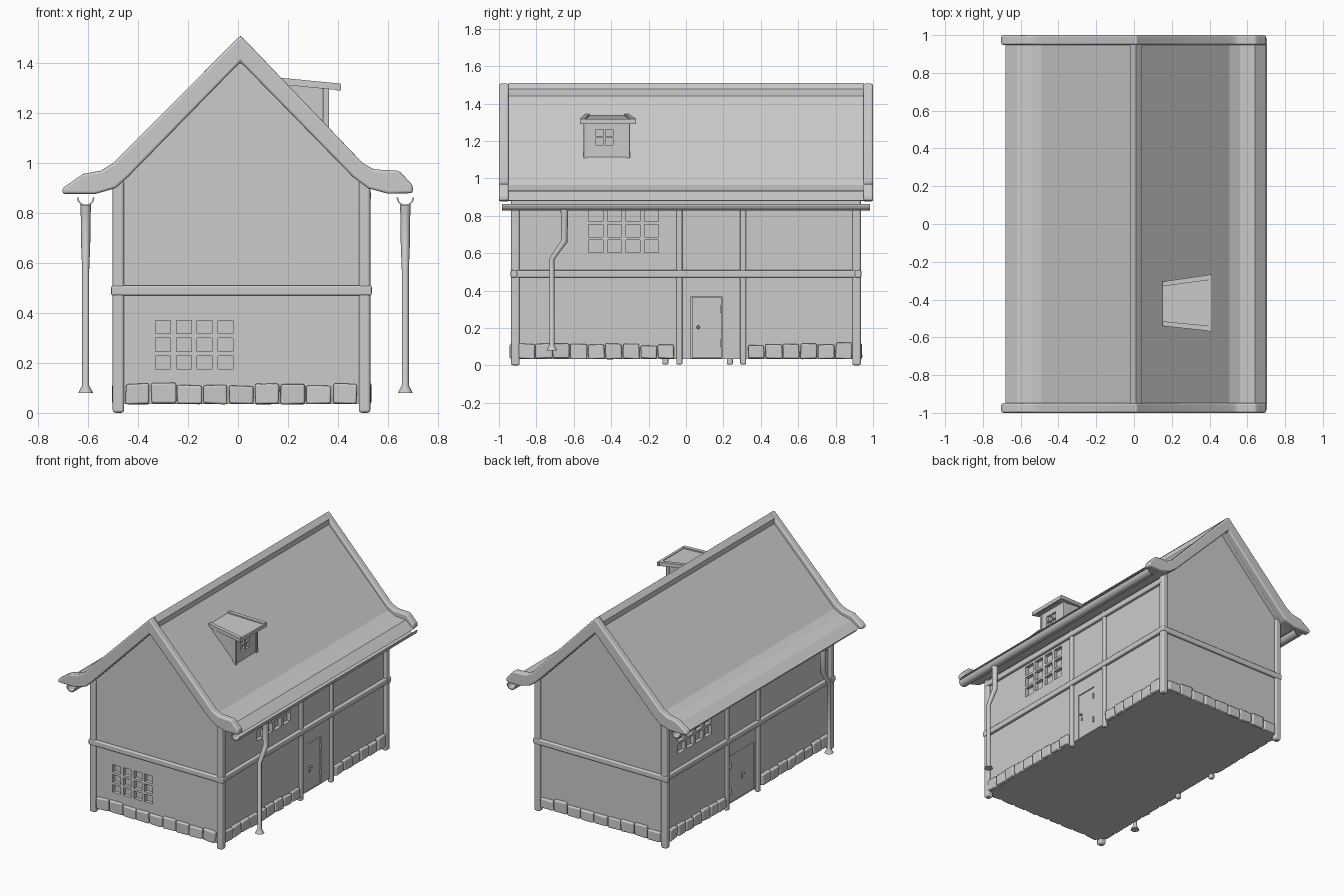
import bpy, bmesh, math, random
from mathutils import Vector

if "Cube" in bpy.data.objects:
    bpy.data.objects.remove(bpy.data.objects["Cube"])
random.seed(4)


def mesh_obj(name, bm, bevel=0.0, seg=2, smooth=True):
    bmesh.ops.recalc_face_normals(bm, faces=bm.faces)
    if smooth:
        for f in bm.faces:
            f.smooth = bevel > 0
    me = bpy.data.meshes.new(name)
    bm.to_mesh(me)
    bm.free()
    ob = bpy.data.objects.new(name, me)
    bpy.context.collection.objects.link(ob)
    if bevel:
        m = ob.modifiers.new("Bevel", 'BEVEL')
        m.width, m.segments, m.limit_method = bevel, seg, 'ANGLE'
        m.angle_limit = math.radians(25)
        m.harden_normals = True
    return ob


def hexa(bm, low, high):
    """Six-sided solid between two quads."""
    v = [bm.verts.new(p) for p in low + high]
    for f in ((3, 2, 1, 0), (4, 5, 6, 7), (0, 1, 5, 4), (1, 2, 6, 5), (2, 3, 7, 6), (3, 0, 4, 7)):
        bm.faces.new([v[i] for i in f])


def add_box(bm, x0, x1, y0, y1, z0, z1, j=0.0):
    r = lambda: random.uniform(-j, j)
    q = lambda z: [(x0 + r(), y0 + r(), z + r()), (x1 + r(), y0 + r(), z + r()),
                   (x1 + r(), y1 + r(), z + r()), (x0 + r(), y1 + r(), z + r())]
    hexa(bm, q(z0), q(z1))


def box(name, *b, bevel=0.0):
    bm = bmesh.new()
    add_box(bm, *b)
    return mesh_obj(name, bm, bevel)


def prism(name, pts, y0, y1, bevel=0.0, seg=3):
    """Front (x, z) profile extruded along y."""
    bm = bmesh.new()
    a = [bm.verts.new((x, y0, z)) for x, z in pts]
    b = [bm.verts.new((x, y1, z)) for x, z in pts]
    bm.faces.new(a)
    bm.faces.new(b[::-1])
    for i in range(len(pts)):
        k = (i + 1) % len(pts)
        bm.faces.new((a[i], b[i], b[k], a[k]))
    return mesh_obj(name, bm, bevel, seg)


def cut(target, bm, name):
    c = mesh_obj(name, bm)
    c.hide_render = True
    c.hide_set(True)
    m = target.modifiers.new("Openings", 'BOOLEAN')
    m.operation, m.object, m.solver = 'DIFFERENCE', c, 'EXACT'


def tube(name, pts, radii):
    cu = bpy.data.curves.new(name, 'CURVE')
    cu.dimensions, cu.bevel_depth, cu.bevel_resolution, cu.use_fill_caps = '3D', 1.0, 3, True
    s = cu.splines.new('POLY')
    s.points.add(len(pts) - 1)
    for p, co, r in zip(s.points, pts, radii):
        p.co, p.radius = (*co, 1), r
    ob = bpy.data.objects.new(name, cu)
    bpy.context.collection.objects.link(ob)
    return ob


XL, XR, YW = -0.48, 0.51, 0.92        # wall planes

# House body with recessed window panes and doorways
walls = prism("walls", [(XL, 0.035), (XR, 0.035), (XR, 0.93), (0.01, 1.43), (XL, 0.93)], -YW, YW)
bm = bmesh.new()
for c in range(4):
    for r in range(3):
        x, z = -0.33 + c * 0.083, 0.175 + r * 0.071
        add_box(bm, x, x + 0.06, -YW - 0.1, -YW + 0.025, z, z + 0.053)
        z = 0.605 + r * 0.082
        y = -0.52 + c * 0.099
        add_box(bm, XR - 0.025, XR + 0.1, y, y + 0.075, z, z + 0.066)
        y = 0.40 + c * 0.099
        add_box(bm, XL - 0.1, XL + 0.025, y, y + 0.075, z, z + 0.066)
add_box(bm, XR - 0.012, XR + 0.1, 0.028, 0.193, 0.04, 0.37)
add_box(bm, XL - 0.1, XL + 0.02, -0.07, 0.20, 0.04, 0.37)
cut(walls, bm, "opening_cutter")

# Doors with knob, lock and hinges
for side, x, s, y0, y1 in (("right", XR, 1, 0.032, 0.189), ("left", XL, -1, -0.066, 0.196)):
    xs = sorted((x - s * 0.015, x - s * 0.003))
    box("door_" + side, *xs, y0, y1, 0.042, 0.366)
    tube("door_knob_" + side, [(x - s * 0.005, 0.065, 0.205), (x + s * 0.006, 0.065, 0.205),
         (x + s * 0.01, 0.065, 0.205), (x + s * 0.02, 0.065, 0.205)], [0.004, 0.004, 0.009, 0.006])
    box("door_lock_" + side, *sorted((x - s * 0.004, x + s * 0.004)), 0.06, 0.07, 0.165, 0.185)
    for z in (0.10, 0.28):
        box("door_hinge_" + side, *sorted((x - s * 0.004, x + s * 0.006)), y1 - 0.006, y1, z, z + 0.04)

# Timber frame: corner posts, side posts and horizontal beams
for x0, x1 in ((-0.502, -0.456), (0.484, 0.53)):
    for y in (-0.935, 0.889):
        box("corner_post", x0, x1, y, y + 0.046, 0, 0.93, bevel=0.012)
for side, x, ys in (("right", XR, (-0.035, 0.305)), ("left", XL, (-0.11, 0.235))):
    for y in ys:
        box("side_post_" + side, x - 0.016, x + 0.016, y - 0.016, y + 0.016, 0.005, 0.9, bevel=0.008)
    for z0, z1 in ((0.47, 0.51), (0.85, 0.89)):
        box("side_beam_" + side, x - 0.02, x + 0.022 if x > 0 else x + 0.02, -0.93, 0.93, z0, z1, bevel=0.008)
for y in (-YW, YW):
    box("gable_beam", -0.508, 0.536, y - 0.018, y + 0.018, 0.47, 0.51, bevel=0.008)

# Foundation stones along each wall stretch
bm = bmesh.new()


def stones(a, b, n, place):
    w = (b - a) / n
    for i in range(n):
        place(a + i * w + 0.003, a + (i + 1) * w - 0.003, 0.112 + random.uniform(-0.008, 0.008))


for y in (-YW, YW):
    stones(-0.455, 0.48, 9, lambda a, b, t: add_box(bm, a, b, y - 0.02, y + 0.02, 0.036, t, 0.004))
for x, spans in ((XR, ((-0.9, -0.06, 9), (0.33, 0.89, 6))), (XL, ((-0.89, -0.14, 8), (0.26, 0.89, 7)))):
    for a, b, n in spans:
        stones(a, b, n, lambda a, b, t: add_box(bm, x - 0.022, x + 0.022, a, b, 0.036, t, 0.004))
mesh_obj("foundation_stones", bm, 0.009)

# Roof covering, flared at the eaves
prism("roof", [(0.01, 1.475), (0.505, 0.965), (0.56, 0.938), (0.64, 0.932), (0.70, 0.882), (0.60, 0.88),
               (0.52, 0.90), (0.46, 0.95), (0.01, 1.41), (-0.44, 0.95), (-0.50, 0.90), (-0.57, 0.88),
               (-0.68, 0.882), (-0.62, 0.925), (-0.54, 0.945), (-0.49, 0.97)], -0.96, 0.96)

# Heavy rounded barge boards and the ridge cap
barge = [(0.01, 1.512), (0.5, 1.0), (0.545, 0.975), (0.645, 0.97), (0.70, 0.912), (0.70, 0.88), (0.60, 0.878),
         (0.52, 0.90), (0.46, 0.945), (0.01, 1.405), (-0.44, 0.945), (-0.49, 0.90), (-0.57, 0.877),
         (-0.703, 0.877), (-0.703, 0.90), (-0.62, 0.957), (-0.55, 0.97), (-0.5, 1.0)]
for y in (-1.0, 0.948):
    prism("barge_board", barge, y, y + 0.052, 0.013)
prism("ridge_cap", [(0.01, 1.51), (0.042, 1.478), (0.042, 1.435), (-0.022, 1.435), (-0.022, 1.478)], -0.95, 0.95)

# Half-round gutters and downpipes
for side, gx in (("left", -0.61), ("right", 0.67)):
    ring = [math.radians(180 + 180 * i / 10) for i in range(11)]
    arc = [(gx + 0.035 * math.cos(t), 0.863 + 0.035 * math.sin(t)) for t in ring]
    arc += [(gx + 0.029 * math.cos(t), 0.863 + 0.029 * math.sin(t)) for t in ring[::-1]]
    prism("gutter_" + side, arc, -0.985, 0.985)
    tube("downpipe_" + side,
         [(gx, -0.65, 0.835), (gx, -0.65, 0.80), (gx, -0.65, 0.665), (gx, -0.717, 0.57), (gx, -0.717, 0.11), (gx, -0.717, 0.08)],
         [0.022, 0.02, 0.018, 0.014, 0.014, 0.03])

# Dormer: body with four small panes, sloping roof with raised rims
dormer = prism("dormer_walls", [(0.18, 1.32), (0.36, 1.30), (0.36, 1.09), (0.18, 1.25)], -0.54, -0.305)
bm = bmesh.new()
for y in (-0.48, -0.431):
    for z in (1.178, 1.224):
        add_box(bm, 0.345, 0.45, y, y + 0.04, z, z + 0.038)
cut(dormer, bm, "dormer_pane_cutter")
for y in (-0.548, -0.319):
    box("dormer_post", 0.34, 0.365, y, y + 0.02, 1.10, 1.30, bevel=0.004)


def slope(name, yb0, yb1, yf0, yf1, lo, hi):
    bm = bmesh.new()
    q = lambda d: [(0.15, yb0, 1.32 + d), (0.41, yf0, 1.295 + d), (0.41, yf1, 1.295 + d), (0.15, yb1, 1.32 + d)]
    hexa(bm, q(lo), q(hi))
    return mesh_obj(name, bm)


slope("dormer_roof", -0.53, -0.32, -0.56, -0.275, 0, 0.016)
slope("dormer_rim_front", -0.54, -0.515, -0.568, -0.54, -0.003, 0.024)
slope("dormer_rim_back", -0.33, -0.305, -0.295, -0.267, -0.003, 0.024)
box("dormer_eave", 0.395, 0.413, -0.568, -0.267, 1.291, 1.317)
